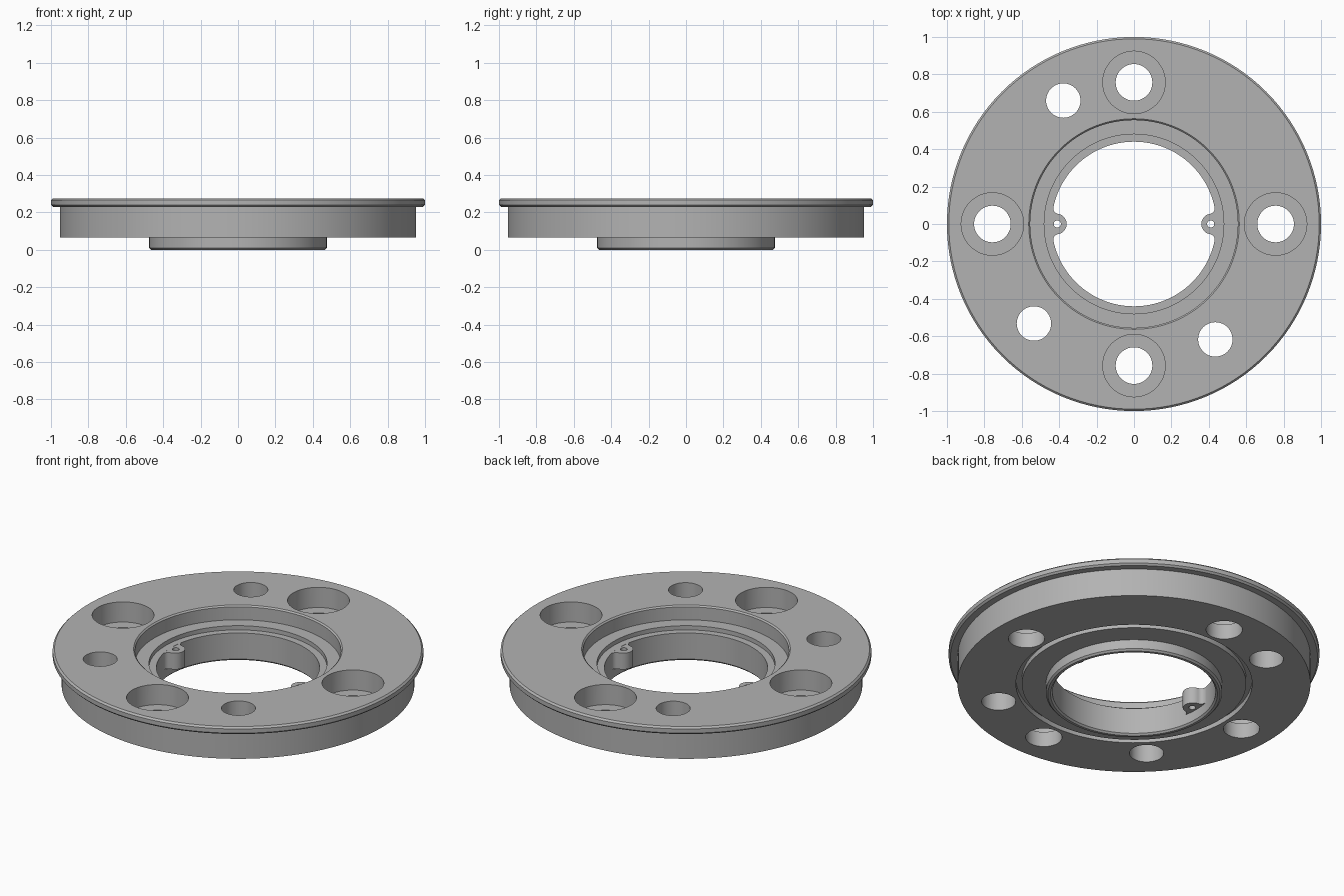
import bpy, bmesh, math
from mathutils import Vector

if "Cube" in bpy.data.objects:
    bpy.data.objects.remove(bpy.data.objects["Cube"])

metal = bpy.data.materials.new("grey metal")
metal.diffuse_color = (0.45, 0.45, 0.45, 1)
metal.use_nodes = True
metal.node_tree.nodes["Principled BSDF"].inputs["Base Color"].default_value = metal.diffuse_color


def make_object(name, bm):
    bmesh.ops.recalc_face_normals(bm, faces=bm.faces[:])
    mesh = bpy.data.meshes.new(name)
    bm.to_mesh(mesh)
    bm.free()
    mesh.materials.append(metal)
    ob = bpy.data.objects.new(name, mesh)
    bpy.context.collection.objects.link(ob)
    return ob


def lathe(name, profile, steps=128):
    """Revolve a closed (radius, height) profile around z."""
    bm = bmesh.new()
    rings = []
    for i in range(steps):
        a = 2 * math.pi * i / steps
        rings.append([bm.verts.new((r * math.cos(a), r * math.sin(a), z)) for r, z in profile])
    n = len(profile)
    for i in range(steps):
        p, q = rings[i], rings[(i + 1) % steps]
        for j in range(n):
            k = (j + 1) % n
            bm.faces.new((p[j], q[j], q[k], p[k]))
    return make_object(name, bm)


def cylinder(name, x, y, r, z0, z1, steps=48):
    bm = bmesh.new()
    bmesh.ops.create_cone(bm, cap_ends=True, segments=steps, radius1=r, radius2=r, depth=z1 - z0)
    bmesh.ops.translate(bm, verts=bm.verts[:], vec=(x, y, (z0 + z1) / 2))
    return make_object(name, bm)


def combine(target, tool, operation):
    mod = target.modifiers.new(operation.lower(), 'BOOLEAN')
    mod.operation, mod.solver, mod.object = operation, 'EXACT', tool
    bpy.context.view_layer.objects.active = target
    bpy.ops.object.modifier_apply(modifier=mod.name)
    bpy.data.objects.remove(tool)


# Flanged disc with stepped bore, lower hub and seal groove
flange = lathe("flange_disc", [
    (0.44, 0.165), (0.48, 0.165), (0.48, 0.19), (0.555, 0.19), (0.555, 0.267),
    (0.563, 0.275), (0.99, 0.275), (1.0, 0.265), (1.0, 0.24), (0.99, 0.23),
    (0.952, 0.23), (0.952, 0.065), (0.637, 0.065), (0.637, 0.095),
    (0.605, 0.095), (0.605, 0.065), (0.475, 0.065), (0.475, 0.01),
    (0.465, 0.0), (0.45, 0.0), (0.44, 0.01)])

# Bolt holes: four counterbored, three plain
for i in range(4):
    a = i * math.pi / 2
    x, y = 0.757 * math.cos(a), 0.757 * math.sin(a)
    combine(flange, cylinder("counterbore_cutter", x, y, 0.167, 0.155, 0.4, 64), 'DIFFERENCE')
    combine(flange, cylinder("bolt_cutter", x, y, 0.098, -0.1, 0.4), 'DIFFERENCE')
for x, y in [(-0.378, 0.66), (-0.535, -0.532), (0.435, -0.617)]:
    combine(flange, cylinder("plain_hole_cutter", x, y, 0.092, -0.1, 0.4), 'DIFFERENCE')


def tab(name, side):
    """Rounded lug blended into the bore by concave fillets, with a pin hole."""
    bore, c, r, f = 0.44, 0.415, 0.055, 0.03
    d, e = bore - f, r + f
    px = (d * d - e * e + c * c) / (2 * c)
    fillet = Vector((px, math.sqrt(d * d - px * px)))
    a0 = math.atan2(fillet.y, fillet.x)
    a1 = math.atan2(-fillet.y, c - fillet.x)
    t = math.atan2(fillet.y, fillet.x - c)
    half = [Vector((0.455 * math.cos(a0), 0.455 * math.sin(a0)))]
    a1 = math.atan2(-fillet.y, c - fillet.x)
    for i in range(9):
        a = a0 + (a1 - a0) * i / 8
        half.append(fillet + f * Vector((math.cos(a), math.sin(a))))
    for i in range(1, 13):
        a = t + (math.pi - t) * i / 12
        half.append(Vector((c + r * math.cos(a), r * math.sin(a))))
    outline = half + [Vector((p.x, -p.y)) for p in reversed(half[:-1])]
    bm = bmesh.new()
    face = bm.faces.new([bm.verts.new((side * p.x, p.y, 0.068)) for p in outline])
    new = bmesh.ops.extrude_face_region(bm, geom=[face])["geom"]
    bmesh.ops.translate(bm, verts=[v for v in new if isinstance(v, bmesh.types.BMVert)],
                        vec=(0, 0, 0.0965))
    ob = make_object(name, bm)
    combine(ob, cylinder("pin_cutter", side * 0.41, 0, 0.019, 0, 0.3, 24), 'DIFFERENCE')
    return ob


parts = [flange, tab("left_tab", -1), tab("right_tab", 1)]

# Smooth round walls, keep machined edges crisp
for ob in parts:
    bpy.ops.object.select_all(action='DESELECT')
    ob.select_set(True)
    bpy.context.view_layer.objects.active = ob
    bpy.ops.object.shade_smooth_by_angle(angle=math.radians(30))
